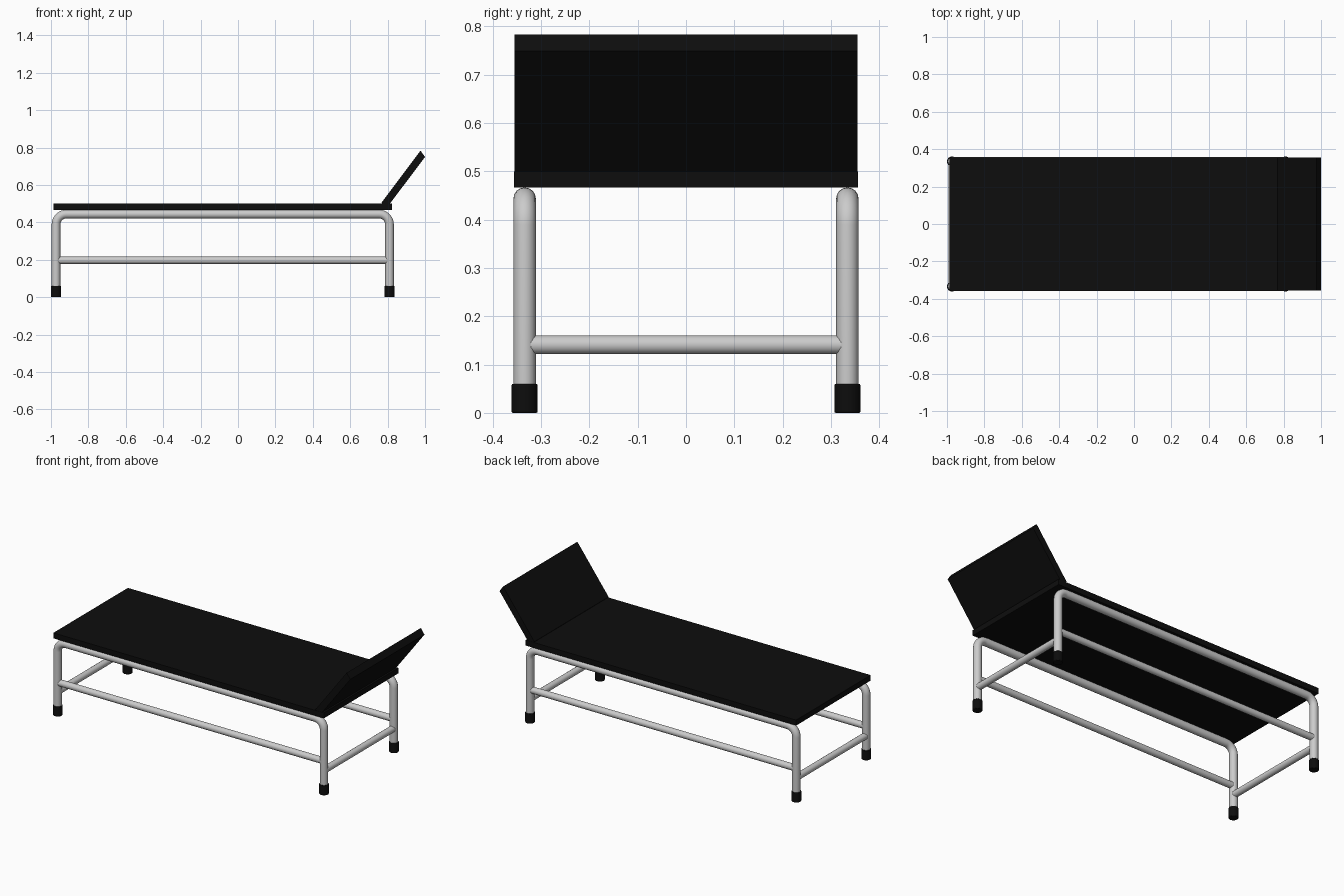
import bpy, bmesh
from math import sin, cos, pi, radians

if "Cube" in bpy.data.objects:
    bpy.data.objects.remove(bpy.data.objects["Cube"])

black = bpy.data.materials.new("black")
black.diffuse_color = (0.004, 0.004, 0.004, 1)
black.use_nodes = True
black.node_tree.nodes["Principled BSDF"].inputs["Base Color"].default_value = black.diffuse_color

X0, X1, Y = -0.973, 0.81, 0.334      # leg centre lines


def tube(name, pts, radius):
    """Round tube along a path."""
    cu = bpy.data.curves.new(name, 'CURVE')
    cu.dimensions = '3D'
    cu.bevel_depth = radius
    cu.bevel_resolution = 6
    cu.use_fill_caps = True
    sp = cu.splines.new('POLY')
    sp.points.add(len(pts) - 1)
    for p, co in zip(sp.points, pts):
        p.co = (*co, 1)
    sp.use_smooth = True
    ob = bpy.data.objects.new(name, cu)
    bpy.context.collection.objects.link(ob)
    return ob


def slab(name, profile, half_width):
    """Extrude an x-z profile across the bed."""
    bm = bmesh.new()
    face = bm.faces.new([bm.verts.new((x, -half_width, z)) for x, z in profile])
    ext = bmesh.ops.extrude_face_region(bm, geom=[face])
    verts = [v for v in ext["geom"] if isinstance(v, bmesh.types.BMVert)]
    bmesh.ops.translate(bm, verts=verts, vec=(0, 2 * half_width, 0))
    bmesh.ops.recalc_face_normals(bm, faces=bm.faces)
    me = bpy.data.meshes.new(name)
    bm.to_mesh(me)
    bm.free()
    me.materials.append(black)
    ob = bpy.data.objects.new(name, me)
    bpy.context.collection.objects.link(ob)
    return ob


# Bed panel and tilted headrest
slab("bed_panel", [(-0.987, 0.467), (0.824, 0.467), (0.824, 0.50), (-0.987, 0.50)], 0.3565)
slab("headrest", [(0.767, 0.505), (0.791, 0.472), (1.0, 0.749), (0.976, 0.783)], 0.355)

# Bent side frames with their lower rails
R, ZT = 0.055, 0.4435
arc = [radians(a) for a in range(0, 91, 10)]
for side, y in (("front", -Y), ("back", Y)):
    path = [(X0, y, 0.03)]
    path += [(X0 + R - R * cos(a), y, ZT - R + R * sin(a)) for a in arc]
    path += [(X1 - R + R * sin(a), y, ZT - R + R * cos(a)) for a in arc]
    path += [(X1, y, 0.03)]
    tube(side + "_frame", path, 0.0232)
    tube(side + "_rail", [(X0 + 0.012, y, 0.197), (X1 - 0.012, y, 0.197)], 0.0195)

# Cross rails and rubber feet at each end
for end, x in (("left", X0), ("right", X1)):
    tube(end + "_cross_rail", [(x, -Y + 0.012, 0.141), (x, Y - 0.012, 0.141)], 0.0195)
    for side, y in (("front", -Y), ("back", Y)):
        bpy.ops.mesh.primitive_cylinder_add(vertices=32, radius=0.027, depth=0.06,
                                            location=(x, y, 0.03))
        foot = bpy.context.object
        foot.name = f"{side}_{end}_foot"
        foot.data.materials.append(black)
        bev = foot.modifiers.new("bevel", 'BEVEL')
        bev.width = 0.003
        bev.segments = 2
        bpy.ops.object.shade_smooth_by_angle(angle=radians(40))
